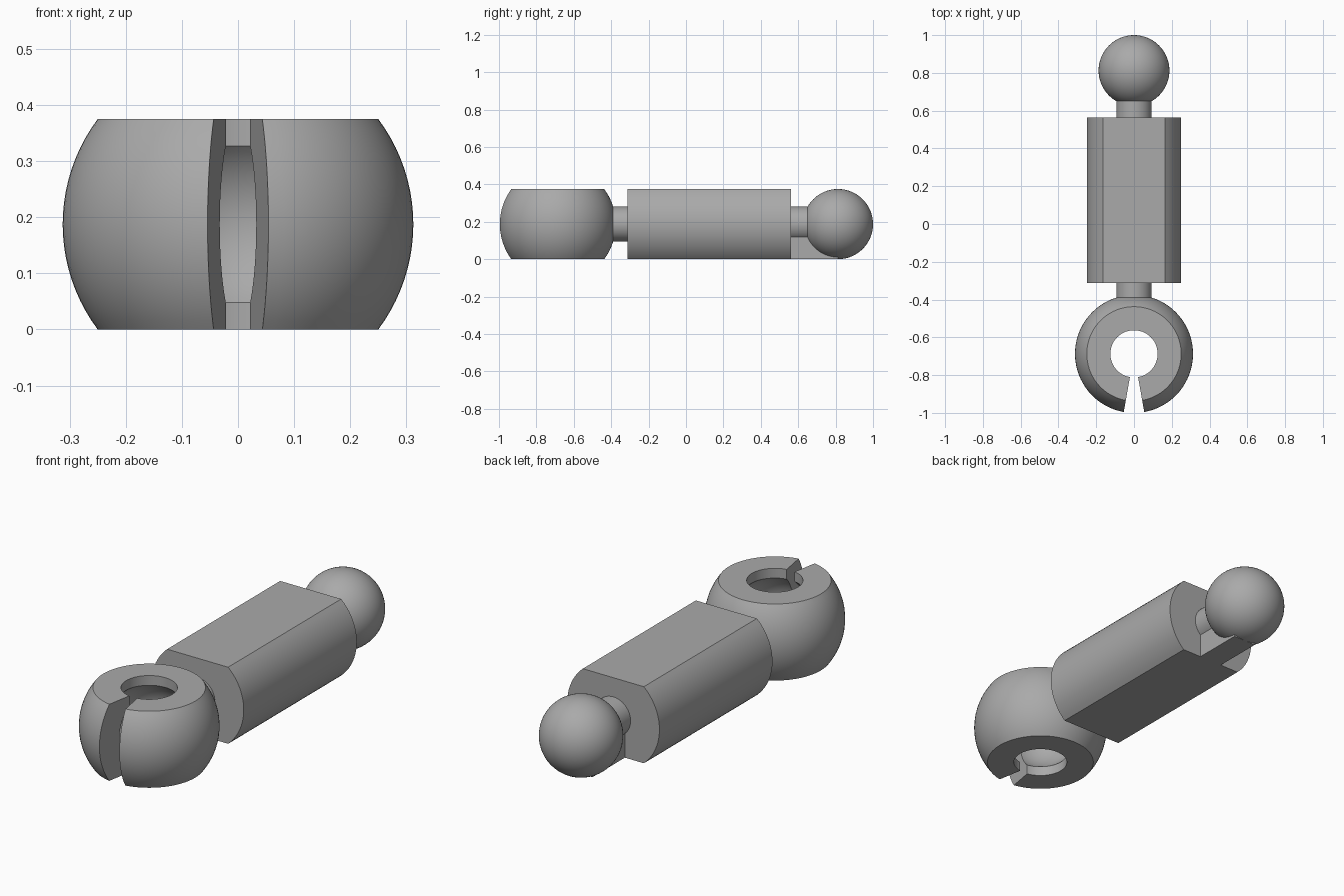
import bpy, bmesh, math
from mathutils import Matrix, Vector

if "Cube" in bpy.data.objects:
    bpy.data.objects.remove(bpy.data.objects["Cube"])

MID = 0.1875          # height of the common axis
SOCKET_Y, BALL_Y = -0.6875, 0.8125
BODY_Y0, BODY_Y1 = -0.3125, 0.5625

grey = bpy.data.materials.new("light grey")
grey.diffuse_color = (0.4, 0.4, 0.4, 1)
grey.use_nodes = True
grey.node_tree.nodes["Principled BSDF"].inputs["Base Color"].default_value = grey.diffuse_color


def finish(name, bm):
    """Turn a bmesh into a smooth-by-angle object."""
    bmesh.ops.recalc_face_normals(bm, faces=bm.faces)
    mesh = bpy.data.meshes.new(name)
    bm.to_mesh(mesh)
    bm.free()
    mesh.materials.append(grey)
    ob = bpy.data.objects.new(name, mesh)
    bpy.context.collection.objects.link(ob)
    bpy.ops.object.select_all(action='DESELECT')
    ob.select_set(True)
    bpy.context.view_layer.objects.active = ob
    bpy.ops.object.shade_smooth_by_angle(angle=math.radians(30))
    return ob


def arc(radius, a0, a1, n):
    """Points on a circle around the origin, angles in radians."""
    return [(radius * math.cos(a0 + (a1 - a0) * i / n),
             radius * math.sin(a0 + (a1 - a0) * i / n)) for i in range(n + 1)]


def prism(name, profile, y0, y1):
    """Extrude an (x, z) profile, centred on the axis, along y."""
    bm = bmesh.new()
    face = bm.faces.new([bm.verts.new((x, y0, z + MID)) for x, z in profile])
    new = bmesh.ops.extrude_face_region(bm, geom=[face])["geom"]
    bmesh.ops.translate(bm, vec=(0, y1 - y0, 0),
                        verts=[v for v in new if isinstance(v, bmesh.types.BMVert)])
    return finish(name, bm)


def neck(name, y0, y1):
    return prism(name, arc(0.09375, 0, 2 * math.pi, 48)[:-1], y0, y1)


# Socket: truncated sphere with a spherical cavity, swept around leaving a slot
outer = math.asin(MID / 0.3125)
inner = math.acos(0.125 / 0.1875)
profile = arc(0.3125, -outer, outer, 20) + [(0.125, MID)] \
    + arc(0.1875, inner, -inner, 20) + [(0.125, -MID)]
STEPS, SLOT = 68, math.radians(10)
bm = bmesh.new()
rings = []
for i in range(STEPS + 1):
    a = -math.pi / 2 + SLOT + (2 * math.pi - 2 * SLOT) * i / STEPS
    rings.append([bm.verts.new((r * math.cos(a), SOCKET_Y + r * math.sin(a), z + MID))
                  for r, z in profile])
for r0, r1 in zip(rings, rings[1:]):
    for j in range(len(profile)):
        k = (j + 1) % len(profile)
        bm.faces.new((r0[j], r0[k], r1[k], r1[j]))
bm.faces.new(rings[0])
bm.faces.new(rings[-1])
finish("socket", bm)

# Body: round bar with flat top and bottom
flat = math.asin(MID / 0.25)
prism("body", arc(0.25, -flat, flat, 20)
      + arc(0.25, math.pi - flat, math.pi + flat, 20), BODY_Y0, BODY_Y1)

# Necks joining the body to the socket and the ball
neck("socket_neck", -0.44, BODY_Y0)
neck("ball_neck", BODY_Y1, 0.70)

# Support rib under the ball neck
prism("support_rib", [(-0.0625, -MID), (0.0625, -MID), (0.0625, -0.05), (-0.0625, -0.05)],
      BODY_Y1, BALL_Y)

# Ball
bm = bmesh.new()
bmesh.ops.create_uvsphere(bm, u_segments=64, v_segments=32, radius=0.1875,
                          matrix=Matrix.Translation(Vector((0, BALL_Y, MID))))
finish("ball", bm)
